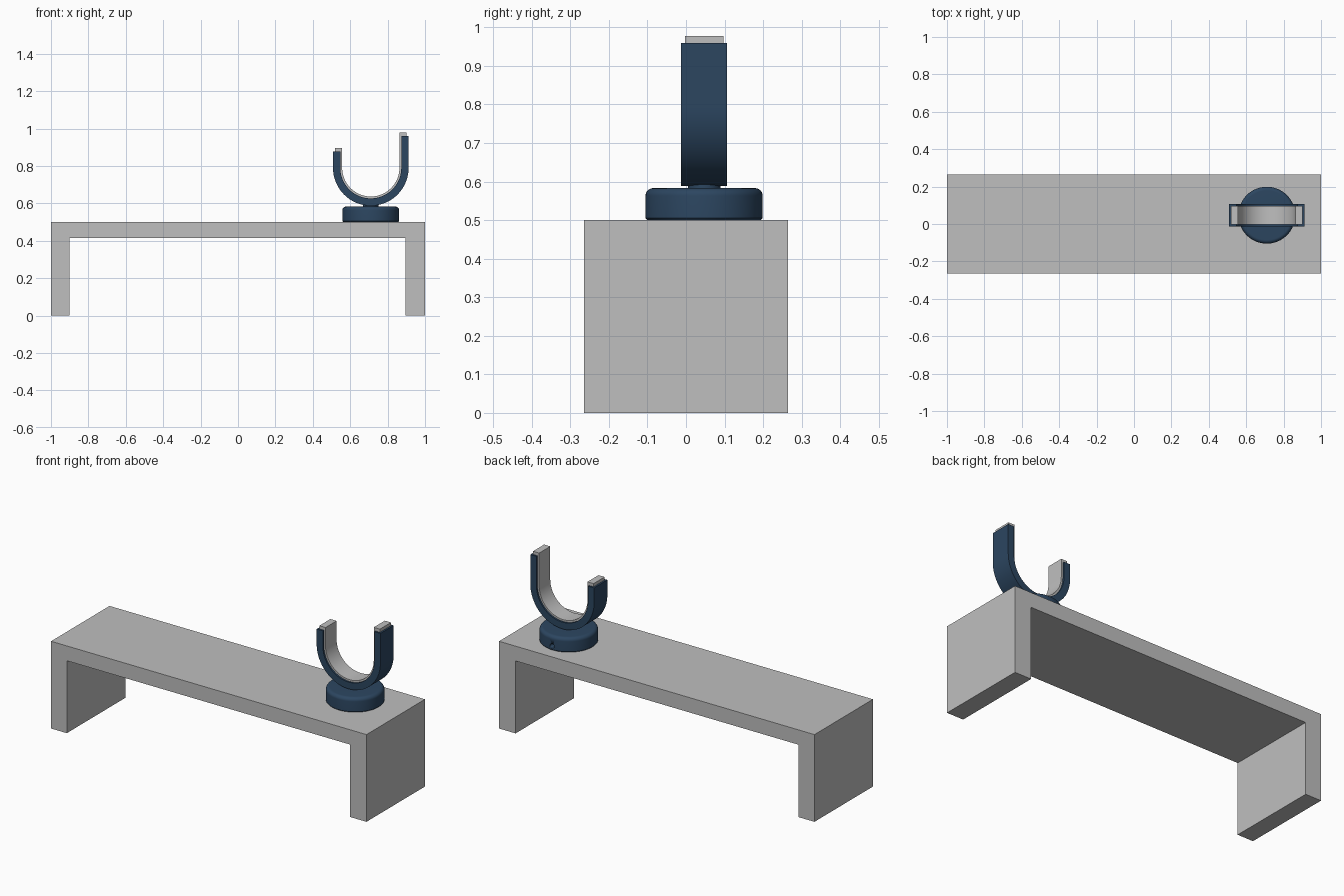
import bpy, bmesh, math

if "Cube" in bpy.data.objects:
    bpy.data.objects.remove(bpy.data.objects["Cube"])

CX, CY, CZ = 0.71, 0.047, 0.79   # centre of the cradle arc
LEFT_TOP, RIGHT_TOP = 0.877, 0.96


def material(name, rgb):
    m = bpy.data.materials.new(name)
    m.diffuse_color = (*rgb, 1)
    m.use_nodes = True
    m.node_tree.nodes["Principled BSDF"].inputs["Base Color"].default_value = m.diffuse_color
    return m


grey = material("light grey", (0.52, 0.52, 0.52))
blue = material("dark blue", (0.025, 0.061, 0.118))


def finish(bm, name, mat, smooth=True):
    bmesh.ops.recalc_face_normals(bm, faces=bm.faces)
    me = bpy.data.meshes.new(name)
    bm.to_mesh(me)
    bm.free()
    ob = bpy.data.objects.new(name, me)
    bpy.context.collection.objects.link(ob)
    me.materials.append(mat)
    if smooth:
        bpy.ops.object.select_all(action='DESELECT')
        bpy.context.view_layer.objects.active = ob
        ob.select_set(True)
        bpy.ops.object.shade_smooth_by_angle(angle=math.radians(30))
    return ob


def extrude_xz(name, pts, y0, y1, mat, smooth=True):
    """Extrude an outline in the xz plane along y."""
    bm = bmesh.new()
    f = bm.faces.new([bm.verts.new((x, y0, z)) for x, z in pts])
    r = bmesh.ops.extrude_face_region(bm, geom=[f])
    verts = [v for v in r["geom"] if isinstance(v, bmesh.types.BMVert)]
    bmesh.ops.translate(bm, verts=verts, vec=(0, y1 - y0, 0))
    return finish(bm, name, mat, smooth)


def half_circle(r, n=48):
    """Lower half circle running from left to right."""
    return [(CX + r * math.cos(math.pi + math.pi * i / n),
             CZ + r * math.sin(math.pi + math.pi * i / n)) for i in range(n + 1)]


def lathe(name, profile, mat, n=64):
    """Revolve a radius/height profile that starts and ends on the axis."""
    bm = bmesh.new()
    vs = [bm.verts.new((CX + r, CY, z)) for r, z in profile]
    es = [bm.edges.new(p) for p in zip(vs, vs[1:])]
    bmesh.ops.spin(bm, geom=vs + es, cent=(CX, CY, 0), axis=(0, 0, 1),
                   angle=math.tau, steps=n, use_merge=True)
    bmesh.ops.remove_doubles(bm, verts=bm.verts, dist=1e-5)
    return finish(bm, name, mat)


# Bench: top slab with two end legs
extrude_xz("bench", [(-1, 0), (-0.9, 0), (-0.9, 0.415), (0.895, 0.415),
                     (0.895, 0), (1, 0), (1, 0.5), (-1, 0.5)],
           -0.265, 0.265, grey, smooth=False)

# Round base with softened edges
R, Z0, Z1, f = 0.152, 0.5, 0.583, 0.02
round_top = [(R - f + f * math.cos(a), Z1 - f + f * math.sin(a))
             for a in [math.pi / 2 * i / 8 for i in range(9)]]
base = lathe("round_base", [(0, Z0), (R - 0.005, Z0), (R, Z0 + 0.005)]
             + round_top + [(0, Z1)], blue)

# Small hole in the back of the base
bm = bmesh.new()
bmesh.ops.create_cone(bm, cap_ends=True, segments=20, radius1=0.013,
                      radius2=0.013, depth=0.08)
cutter = finish(bm, "hole_cutter", blue)
cutter.rotation_euler = (math.pi / 2, 0, 0)
cutter.location = (CX, CY + R, 0.525)
cutter.hide_render = True
cutter.hide_set(True)
mod = base.modifiers.new("hole", 'BOOLEAN')
mod.operation = 'DIFFERENCE'
mod.solver = 'EXACT'
mod.object = cutter

# Neck joining base and cradle
lathe("neck", [(0, 0.575), (0.042, 0.575), (0.042, 0.603), (0, 0.603)], blue, 40)

# U-shaped cradle with one taller arm
RO, RI = 0.202, 0.163
extrude_xz("cradle",
           [(CX - RO, LEFT_TOP)] + half_circle(RO) + [(CX + RO, RIGHT_TOP), (CX + RI, RIGHT_TOP)]
           + half_circle(RI)[::-1] + [(CX - RI, LEFT_TOP)],
           CY - 0.06, CY + 0.06, blue)

# Soft liner inside the cradle, folded over the arm ends
RL, RC, CAP = 0.153, 0.192, 0.018
extrude_xz("liner",
           [(CX - RC, LEFT_TOP + CAP), (CX - RC, LEFT_TOP - 0.002), (CX - RI, LEFT_TOP - 0.002)]
           + half_circle(RI + 0.001)
           + [(CX + RI, RIGHT_TOP - 0.002), (CX + RC, RIGHT_TOP - 0.002),
              (CX + RC, RIGHT_TOP + CAP), (CX + RL, RIGHT_TOP + CAP)]
           + half_circle(RL)[::-1] + [(CX - RL, LEFT_TOP + CAP)],
           CY - 0.05, CY + 0.05, grey)
